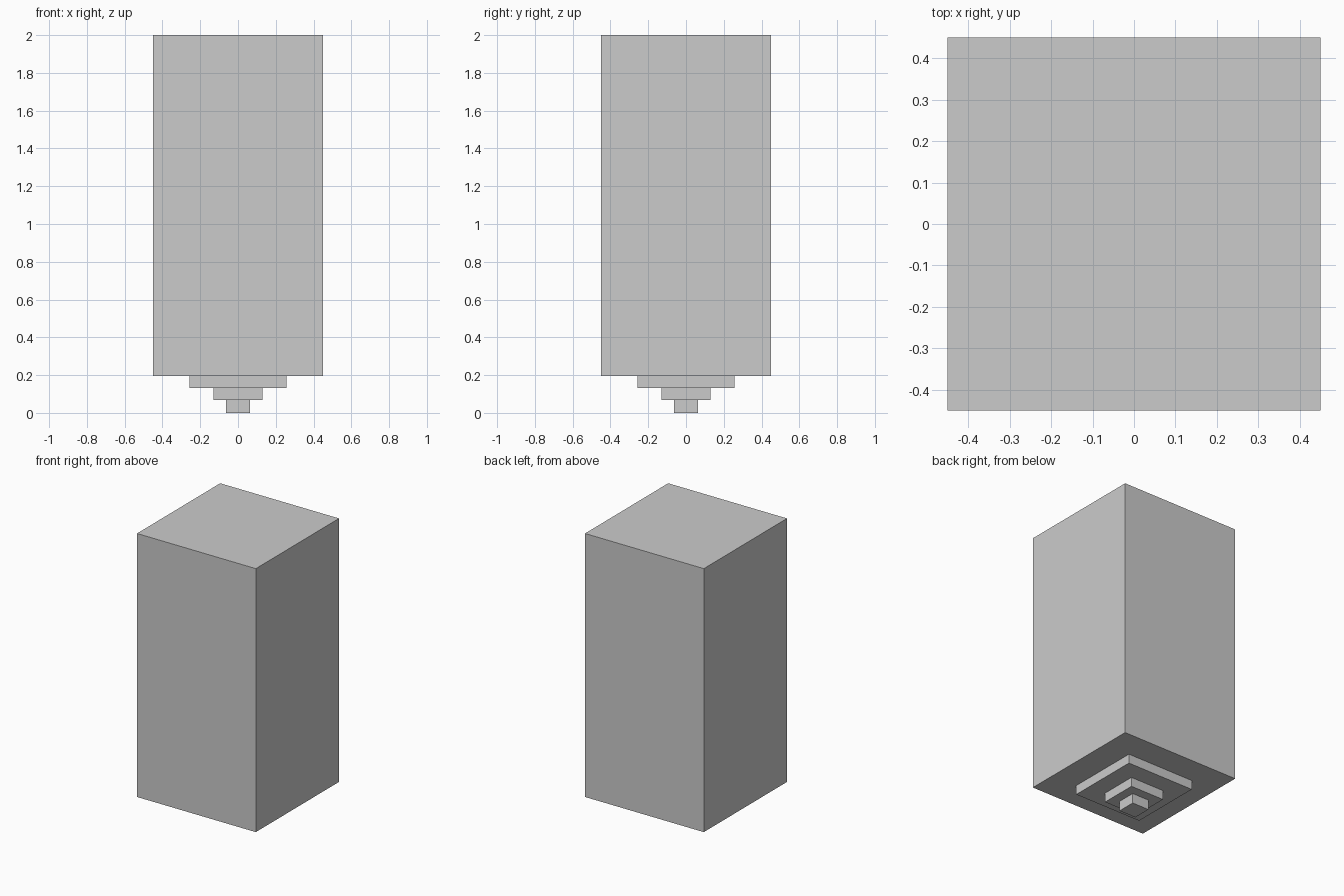
import bpy

if "Cube" in bpy.data.objects:
    bpy.data.objects.remove(bpy.data.objects["Cube"])


def box(name, half, z0, z1):
    """Square, centred box spanning z0 to z1."""
    bpy.ops.mesh.primitive_cube_add(size=1, location=(0, 0, (z0 + z1) / 2))
    ob = bpy.context.object
    ob.name = name
    ob.scale = (2 * half, 2 * half, z1 - z0)
    bpy.ops.object.transform_apply(location=False, rotation=False, scale=True)
    return ob


# Main block
box("body", 0.45, 0.196, 2.0)

# Stepped foot under the block, widest step first
box("upper_step", 0.257, 0.132, 0.196)
box("middle_step", 0.129, 0.068, 0.132)
box("bottom_step", 0.064, 0.0, 0.068)
